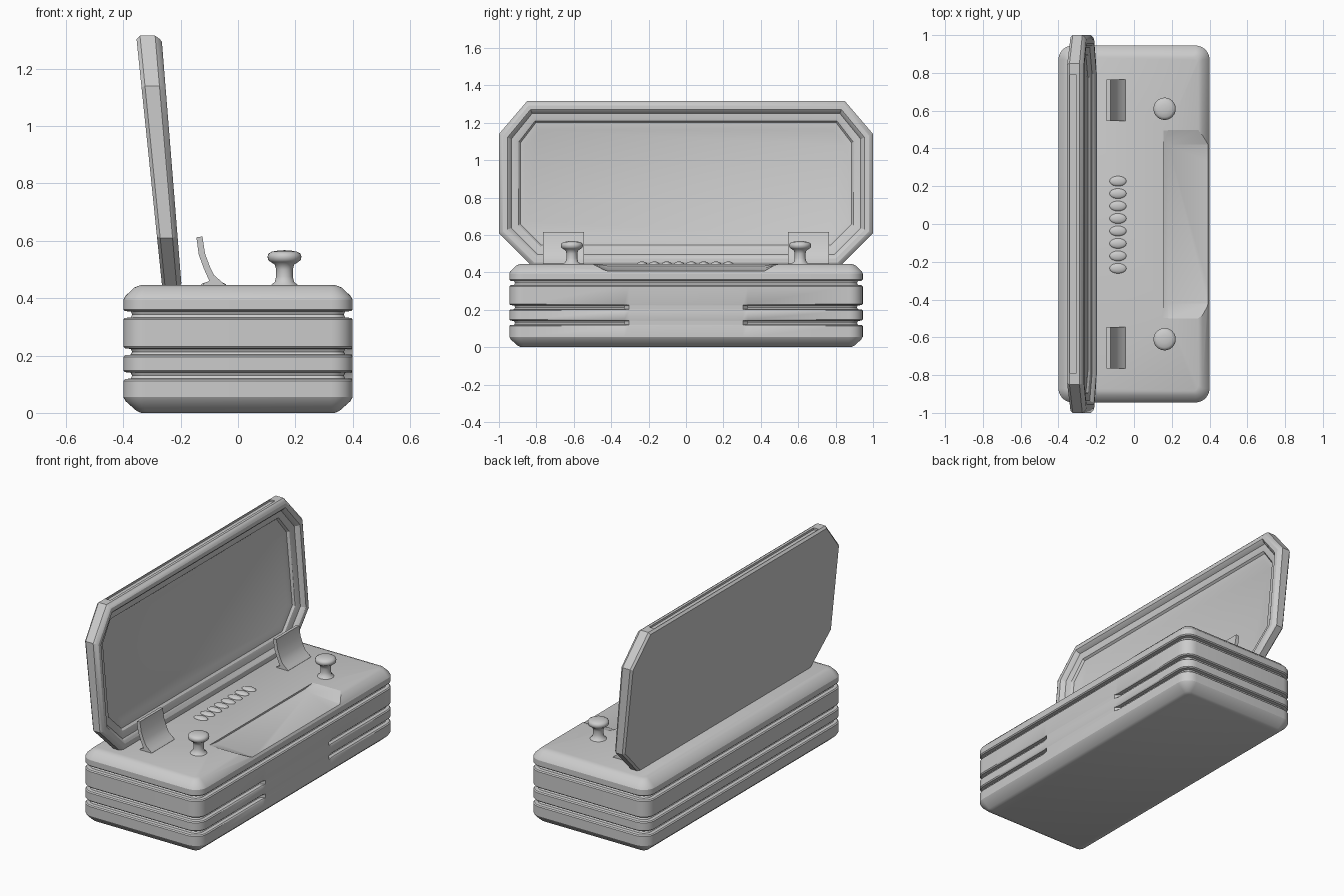
import bpy, bmesh, math

if "Cube" in bpy.data.objects:
    bpy.data.objects.remove(bpy.data.objects["Cube"])


def finish(name, verts, faces, angle=30):
    me = bpy.data.meshes.new(name)
    me.from_pydata(verts, [], faces)
    bm = bmesh.new()
    bm.from_mesh(me)
    bmesh.ops.recalc_face_normals(bm, faces=bm.faces)
    bm.to_mesh(me)
    bm.free()
    ob = bpy.data.objects.new(name, me)
    bpy.context.collection.objects.link(ob)
    smooth(ob, angle)
    return ob


def smooth(ob, angle=30):
    bpy.ops.object.select_all(action='DESELECT')
    ob.select_set(True)
    bpy.context.view_layer.objects.active = ob
    bpy.ops.object.shade_smooth_by_angle(angle=math.radians(angle))


def loft(name, rings, angle=30):
    """Skin a stack of equal-length closed rings and cap both ends."""
    n = len(rings[0])
    verts = [p for r in rings for p in r]
    faces = [(k * n + i, k * n + (i + 1) % n, (k + 1) * n + (i + 1) % n, (k + 1) * n + i)
             for k in range(len(rings) - 1) for i in range(n)]
    faces += [tuple(range(n)), tuple(range(len(verts) - n, len(verts)))]
    return finish(name, verts, faces, angle)


def cut(ob, cutter):
    cutter.hide_render = True
    m = ob.modifiers.new("cut", 'BOOLEAN')
    m.operation, m.object, m.solver = 'DIFFERENCE', cutter, 'EXACT'
    bpy.context.view_layer.objects.active = ob
    bpy.ops.object.modifier_apply(modifier=m.name)
    bpy.data.objects.remove(cutter)
    smooth(ob)


# Body: rounded-rectangle rings; the two lower grooves stop short on the +x face
def body_ring(z, inset, broken):
    hx, hy = 0.4, 0.945
    r0 = 0.075
    pts = []
    for sx, sy, a0 in ((1, -1, -90), (1, 1, 0), (-1, 1, 90), (-1, -1, 180)):
        r = max(r0 - inset, 0.03)
        for i in range(8):
            a = math.radians(a0 + 90 * i / 7)
            pts.append((sx * (hx - inset - r) + r * math.cos(a),
                        sy * (hy - inset - r) + r * math.sin(a), z))
        if (sx, sy) == (1, -1):
            for y in (-0.33, -0.305, 0.305, 0.33):
                d = 0 if broken and abs(y) < 0.32 else inset
                pts.append((hx - d, y, z))
    return pts


profile = [(0, 0.062, 0), (0.008, 0.045, 0), (0.04, 0.009, 0), (0.055, 0, 0)]
for zc, broken in ((0.13, 1), (0.213, 1), (0.343, 0)):
    profile += [(zc - 0.018, 0, 0), (zc - 0.012, 0.006, broken), (zc - 0.01, 0.026, broken),
                (zc, 0.031, broken), (zc + 0.01, 0.026, broken),
                (zc + 0.012, 0.006, broken), (zc + 0.018, 0, 0)]
profile += [(0.395, 0, 0), (0.408, 0.008, 0), (0.437, 0.038, 0), (0.445, 0.06, 0)]
body = loft("case_body", [body_ring(*p) for p in profile])

# Finger recess along the +x top edge
def recess_ring(x, floor):
    return [(x, -0.5, 0.4455), (x, -0.42, floor), (x, 0.42, floor), (x, 0.5, 0.4455),
            (x, 0.5, 0.5), (x, -0.5, 0.5)]


cut(body, loft("recess_cutter", [recess_ring(0.155, 0.435), recess_ring(0.18, 0.424),
                                 recess_ring(0.45, 0.403)]))


# Lid: octagonal tray standing open, leaning back
def lid_ring(inset, t, inner=False):
    lo, hi, hw = 0.43 + inset, 1.315 - inset, 1.0 - inset
    k = inset * 0.586
    cy, cz, by, bz = 0.15 - k, 0.175 - k, 0.18 - k, 0.18 - k
    half = [(hw - by, lo), (hw, lo + bz), (hw, hi - cz), (hw - cy, hi)]
    out = []
    for y, z in half + [(-y, z) for y, z in reversed(half)]:
        thick = 0.068 + 0.02 * (z - 0.445) / 0.87
        out.append((-0.265 - (z - 0.445) * 0.1034 + t * thick, y, z))
    return out


lid = loft("lid", [lid_ring(*p) for p in (
    (0.012, 0), (0, 0.15), (0, 0.75), (0.012, 0.93), (0.022, 1), (0.045, 1), (0.055, 0.9),
    (0.066, 0.7), (0.09, 0.66), (0.105, 0.6), (0.115, 0.45), (0.14, 0.42), (0.155, 0.36))], 25)

# Shallow seal slot in the lid's top edge
slot = [(x, y, z) for z in (1.303, 1.34)
        for x, y in ((-0.338, -0.79), (-0.305, -0.79), (-0.305, 0.79), (-0.338, 0.79))]
cut(lid, loft("slot_cutter", [slot[:4], slot[4:]]))

# Mushroom knobs
knob = [(0.05, 0.44), (0.043, 0.449), (0.034, 0.456), (0.029, 0.475), (0.029, 0.5), (0.034, 0.517),
        (0.048, 0.526), (0.057, 0.533), (0.059, 0.545), (0.056, 0.555), (0.044, 0.562),
        (0.022, 0.566), (0.004, 0.567)]
for side, s in (("front", -1), ("back", 1)):
    loft("knob_" + side, [[(0.162 + r * math.cos(a * math.tau / 32),
                            s * 0.61 + r * math.sin(a * math.tau / 32), z) for a in range(32)]
                          for r, z in knob], 50)

# Thin bent clips leaning back, with a small foot on the case
clip = [(-0.145, 0.612), (-0.127, 0.556), (-0.11, 0.51), (-0.095, 0.48), (-0.07, 0.458),
        (-0.045, 0.446), (-0.045, 0.442), (-0.125, 0.442), (-0.12, 0.452), (-0.1, 0.46),
        (-0.109, 0.48), (-0.12, 0.505), (-0.137, 0.552)]
clip = clip[:1] + [(-0.124, 0.615)] + [(x + 0.012, z) for x, z in clip[1:5]] + clip[5:]
for side, s in (("front", -1), ("back", 1)):
    loft("clip_" + side, [[(x, s * 0.655 + d, z) for x, z in clip] for d in (-0.11, 0.11)], 30)

# Row of raised ribs on the top
for i in range(8):
    bpy.ops.mesh.primitive_uv_sphere_add(segments=20, ring_count=12,
                                         location=(-0.085, -0.235 + i * 0.066, 0.444))
    rib = bpy.context.object
    rib.name = "rib_%d" % (i + 1)
    rib.scale = (0.045, 0.027, 0.014)
    smooth(rib, 60)
